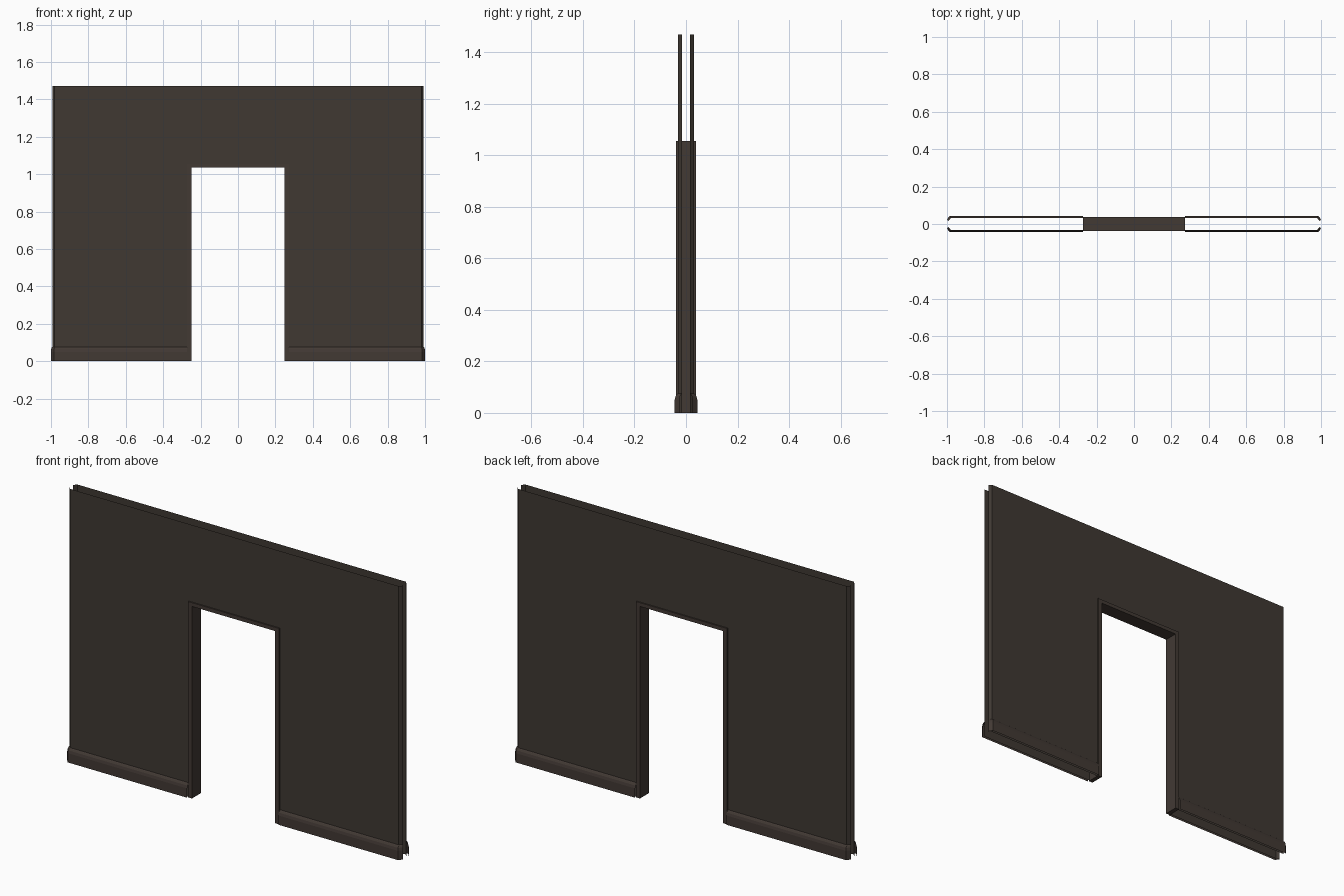
import bpy, bmesh

if "Cube" in bpy.data.objects:
    bpy.data.objects.remove(bpy.data.objects["Cube"])

TOP = 1.47                    # wall height
IN_X, OUT_X = 0.248, 0.272    # door frame inner / outer half width
IN_Z, OUT_Z = 1.035, 1.055    # door frame inner / outer height


def material(name, rgb):
    m = bpy.data.materials.new(name)
    m.diffuse_color = (*rgb, 1)
    m.use_nodes = True
    m.node_tree.nodes["Principled BSDF"].inputs["Base Color"].default_value = m.diffuse_color
    return m


wall_mat = material("dark brown wall", (0.050, 0.040, 0.032))
trim_mat = material("warm brown trim", (0.054, 0.041, 0.034))


def finish(bm, name, mat):
    me = bpy.data.meshes.new(name)
    bm.to_mesh(me)
    bm.free()
    me.materials.append(mat)
    ob = bpy.data.objects.new(name, me)
    bpy.context.collection.objects.link(ob)
    return ob


def grid(bm, rows):
    """Skin equal-length rows of points with quads."""
    vs = [[bm.verts.new(p) for p in r] for r in rows]
    for a, b in zip(vs, vs[1:]):
        for i in range(len(a) - 1):
            bm.faces.new((a[i], a[i + 1], b[i + 1], b[i]))


def orient(bm, side):
    """Turn the faces of an open sheet to look outwards."""
    for f in bm.faces:
        f.normal_update()
        if f.normal.y * side < 0:
            f.normal_flip()


for side, label in ((-1, "front"), (1, "back")):
    # wall sheet with chamfered ends and a doorway
    bm = bmesh.new()
    plan = [(-0.993, 0.015), (-0.98, 0.031), (-0.26, 0.031),
            (0.26, 0.031), (0.98, 0.031), (0.993, 0.015)]
    grid(bm, [[(x, side * y, z) for x, y in plan] for z in (0, 1.045, TOP)])
    hole = [f for f in bm.faces
            if abs(f.calc_center_median().x) < 0.1 and f.calc_center_median().z < 1]
    bmesh.ops.delete(bm, geom=hole, context='FACES')
    orient(bm, side)
    finish(bm, label + "_wall_sheet", wall_mat)

    # baseboards: profile (outward offset, height) swept round the end chamfer
    profile = [(0.013, 0), (0.013, 0.05), (0.010, 0.064), (0.005, 0.072), (0, 0.076)]
    for sx, end in ((-1, "left"), (1, "right")):
        bm = bmesh.new()
        grid(bm, [[(sx * OUT_X, side * (0.031 + o), z),
                   (sx * (0.98 + o * 0.3), side * (0.031 + o), z),
                   (sx * (0.993 + o * 0.55), side * (0.015 + o * 0.8), z)]
                  for o, z in profile])
        orient(bm, side)
        finish(bm, f"{label}_{end}_baseboard", trim_mat)

# door frame: arch outline extruded through the wall
bm = bmesh.new()
outline = [(-OUT_X, 0), (-OUT_X, OUT_Z), (OUT_X, OUT_Z), (OUT_X, 0),
           (IN_X, 0), (IN_X, IN_Z), (-IN_X, IN_Z), (-IN_X, 0)]
face = bm.faces.new([bm.verts.new((x, -0.038, z)) for x, z in outline])
ext = bmesh.ops.extrude_face_region(bm, geom=[face])
for v in ext["geom"]:
    if isinstance(v, bmesh.types.BMVert):
        v.co.y = 0.038
if len(face.link_loops if hasattr(face, "link_loops") else []) == 0 and \
        not any(abs(f.calc_center_median().y + 0.038) < 1e-5 for f in bm.faces):
    bm.faces.new([v for v in bm.verts if v.co.y < 0])
bmesh.ops.recalc_face_normals(bm, faces=bm.faces)
finish(bm, "door_frame", trim_mat)
